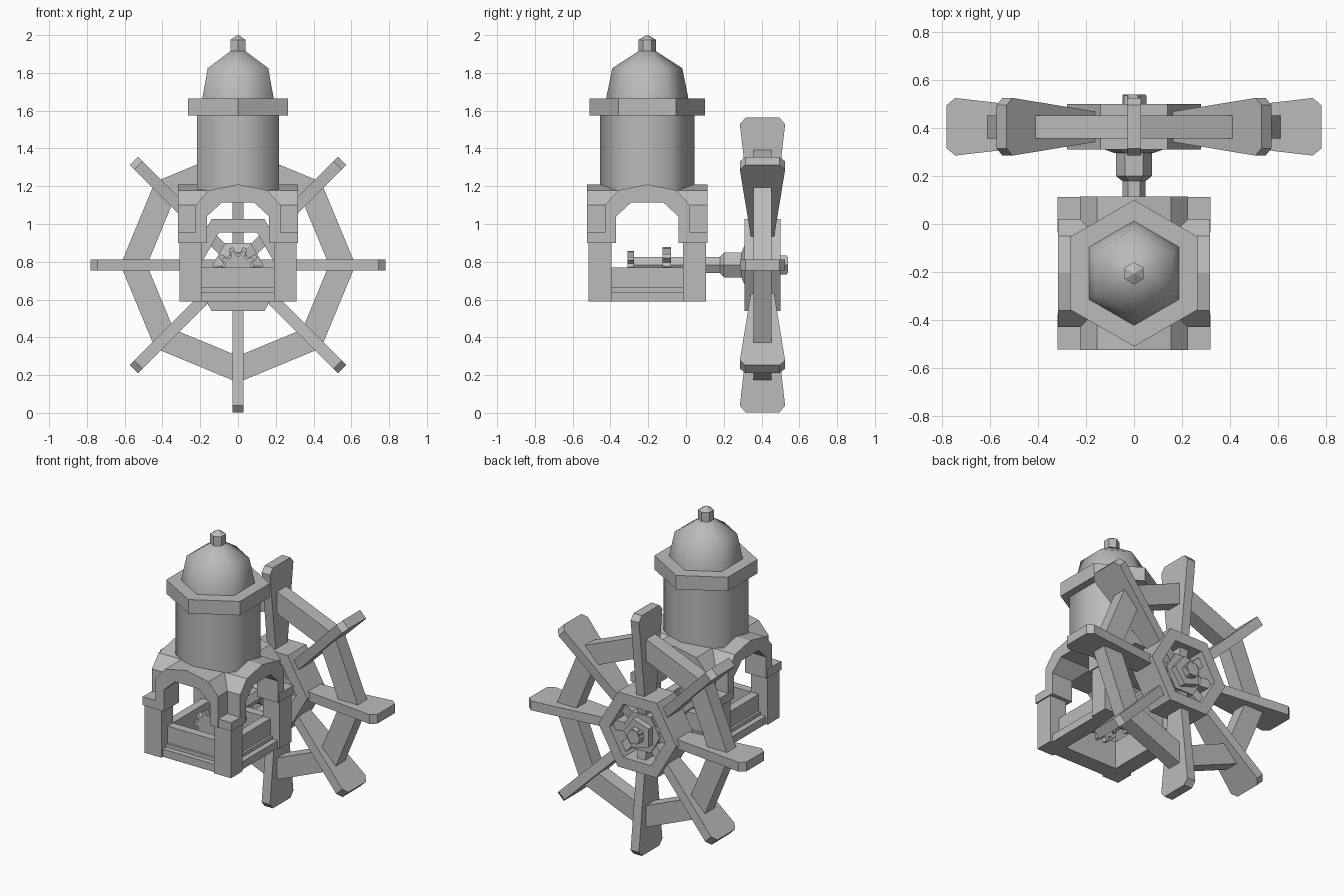
import bpy, bmesh
from math import sin, cos, pi, radians
from mathutils import Matrix, Vector

if "Cube" in bpy.data.objects:
    bpy.data.objects.remove(bpy.data.objects["Cube"])

stone = bpy.data.materials.new("grey stone")
stone.use_nodes = True
GREY = (0.5, 0.5, 0.5, 1)
stone.diffuse_color = GREY
stone.node_tree.nodes["Principled BSDF"].inputs["Base Color"].default_value = GREY

CY = -0.205          # tower centre in y
HUB = Vector((0, 0.405, 0.783))


def finish(name, bm):
    bmesh.ops.recalc_face_normals(bm, faces=bm.faces)
    mesh = bpy.data.meshes.new(name)
    bm.to_mesh(mesh)
    bm.free()
    mesh.materials.append(stone)
    obj = bpy.data.objects.new(name, mesh)
    bpy.context.collection.objects.link(obj)
    return obj


def place(axis, a, b, d):
    return {"x": (d, a, b), "y": (a, d, b), "z": (a, b, d)}[axis]


def loft(name, axis, rings):
    """Join (outline, depth) rings along an axis and cap both ends."""
    bm = bmesh.new()
    loops = [[bm.verts.new(place(axis, a, b, d)) for a, b in pts] for pts, d in rings]
    n = len(loops[0])
    for lo, hi in zip(loops, loops[1:]):
        for i in range(n):
            j = (i + 1) % n
            bm.faces.new((lo[i], lo[j], hi[j], hi[i]))
    bm.faces.new(loops[0])
    bm.faces.new(loops[-1])
    return finish(name, bm)


def prism(name, axis, pts, lo, hi):
    return loft(name, axis, [(pts, lo), (pts, hi)])


def box(name, x, y, z):
    return prism(name, "z", [(x[0], y[0]), (x[1], y[0]), (x[1], y[1]), (x[0], y[1])], *z)


def polygon(r, n, c=(0, 0), turn=0.0):
    return [(c[0] + r * cos(turn + 2 * pi * i / n), c[1] + r * sin(turn + 2 * pi * i / n))
            for i in range(n)]


def ring(name, outer, inner, lo, hi):
    """Hollow band around the y axis."""
    bm = bmesh.new()
    n = len(outer)
    loops = [[bm.verts.new((a, d, b)) for a, b in pts]
             for pts, d in ((outer, lo), (outer, hi), (inner, hi), (inner, lo))]
    for k in range(4):
        p, q = loops[k], loops[(k + 1) % 4]
        for i in range(n):
            j = (i + 1) % n
            bm.faces.new((p[i], p[j], q[j], q[i]))
    return finish(name, bm)


def smooth(obj):
    bpy.ops.object.select_all(action="DESELECT")
    obj.select_set(True)
    bpy.context.view_layer.objects.active = obj
    bpy.ops.object.shade_smooth_by_angle(angle=radians(65))


def combine(target, other, operation):
    mod = target.modifiers.new(operation.lower(), "BOOLEAN")
    mod.operation, mod.solver, mod.object = operation, "EXACT", other
    bpy.ops.object.select_all(action="DESELECT")
    target.select_set(True)
    bpy.context.view_layer.objects.active = target
    bpy.ops.object.modifier_apply(modifier=mod.name)
    bpy.data.objects.remove(other)


def mirrored(half, c):
    return [(c + a, b) for a, b in half] + [(c - a, b) for a, b in reversed(half) if a > 0]


# Hexagonal tower, collar and domed roof
def hexes(profile):
    return [(polygon(r, 6, (0, CY), pi / 2), z) for r, z in profile]


smooth(loft("tower_wall", "z", hexes([(0.25, 1.14), (0.25, 1.6)])))
loft("roof_collar", "z", hexes([(0.305, 1.575), (0.305, 1.665)]))
smooth(loft("roof_dome", "z", hexes([(0.218, 1.66), (0.215, 1.68), (0.185, 1.825),
                                     (0.046, 1.915)])))
loft("roof_finial", "z", hexes([(0.046, 1.9), (0.046, 1.975), (0.004, 2.0)]))

# Crossed arches carrying the tower
SPAN = 0.32
outer = [(0, 1.21), (0.155, 1.178), (0.225, 1.10), (0.225, 0.9)]
inner = [(0, 1.114), (0.085, 1.114), (0.165, 1.04), (0.165, 0.8)]
vault = prism("crossed_arches", "y", mirrored(outer, 0), CY - SPAN, CY + SPAN)
combine(vault, prism("cross", "x", mirrored(outer, CY), -SPAN + 0.003, SPAN - 0.003), "UNION")
combine(vault, prism("cut_y", "y", mirrored(inner, 0), -1, 1), "DIFFERENCE")
combine(vault, prism("cut_x", "x", mirrored(inner, CY), -1, 1), "DIFFERENCE")

# Corner posts and capitals
for sx, side in ((1, "left"), (-1, "right")):
    for sy, end in ((1, "back"), (-1, "front")):
        def corner(lo, hi):
            return (sorted((sx * lo, sx * hi)), sorted((CY + sy * lo, CY + sy * hi)))
        box(f"{end}_{side}_post", *corner(0.19, 0.31), (0.59, 0.92))
        box(f"{end}_{side}_capital", *corner(0.17, 0.318), (0.9, 0.955))

# Low sill and inner trough walls on all four sides
for s, side in ((1, "left"), (-1, "right")):
    for part, lo, hi, top in (("sill", 0.2, 0.295, 0.64), ("trough_wall", 0.19, 0.245, 0.77),
                              ("trough_ledge", 0.2, 0.26, 0.663)):
        x = sorted((s * lo, s * hi))
        box(f"{side}_{part}", x, (CY - 0.2, CY + 0.2), (0.59, top))
        y = sorted((CY + s * lo, CY + s * hi))
        box(f"{'back' if s > 0 else 'front'}_{part}", (-0.2, 0.2), y, (0.59, top))

# Drive shaft, hub and gears
H = (HUB.x, HUB.z)


def turned(name, sides, profile):
    return loft(name, "y", [(polygon(r, sides, H), y) for r, y in profile])


turned("drive_shaft", 6, [(0.048, -0.3), (0.048, 0.54)])
turned("shaft_bearing", 6, [(0.05, 0.18), (0.075, 0.2), (0.075, 0.3)])
turned("wheel_hub", 6, [(0.08, 0.295), (0.135, 0.315), (0.135, 0.46)])
turned("hub_cap", 5, [(0.1, 0.46), (0.1, 0.5)])
turned("axle_end", 5, [(0.052, 0.5), (0.052, 0.535)])


def gear(name, r, z, lo, hi):
    pts = []
    for i in range(10):
        for k, rr in ((-0.3, 0.72), (-0.16, 1), (0.16, 1), (0.3, 0.72)):
            t = 2 * pi * (i + k) / 10
            pts.append((r * rr * cos(t), z + r * rr * sin(t)))
    prism(name, "y", pts, lo, hi)


gear("front_gear", 0.1, 0.76, -0.31, -0.275)
gear("back_gear", 0.12, 0.76, -0.125, -0.08)

# Hexagonal hub ring and octagonal rim
ring("hub_ring", polygon(0.28, 6, H), polygon(0.2, 6, H), 0.31, 0.5)
ring("wheel_rim", polygon(0.622, 8, H), polygon(0.482, 8, H), 0.357, 0.452)

# Eight flared paddles
half = [(0.1, 0.045), (0.745, 0.12), (0.78, 0.09)]
for i in range(8):
    blade = [(r, w) for r, w in half] + [(r, -w) for r, w in reversed(half)]
    paddle = prism(f"paddle_{i + 1}", "z", blade, -0.03, 0.03)
    paddle.data.transform(Matrix.Translation(HUB) @ Matrix.Rotation(i * pi / 4, 4, "Y"))
